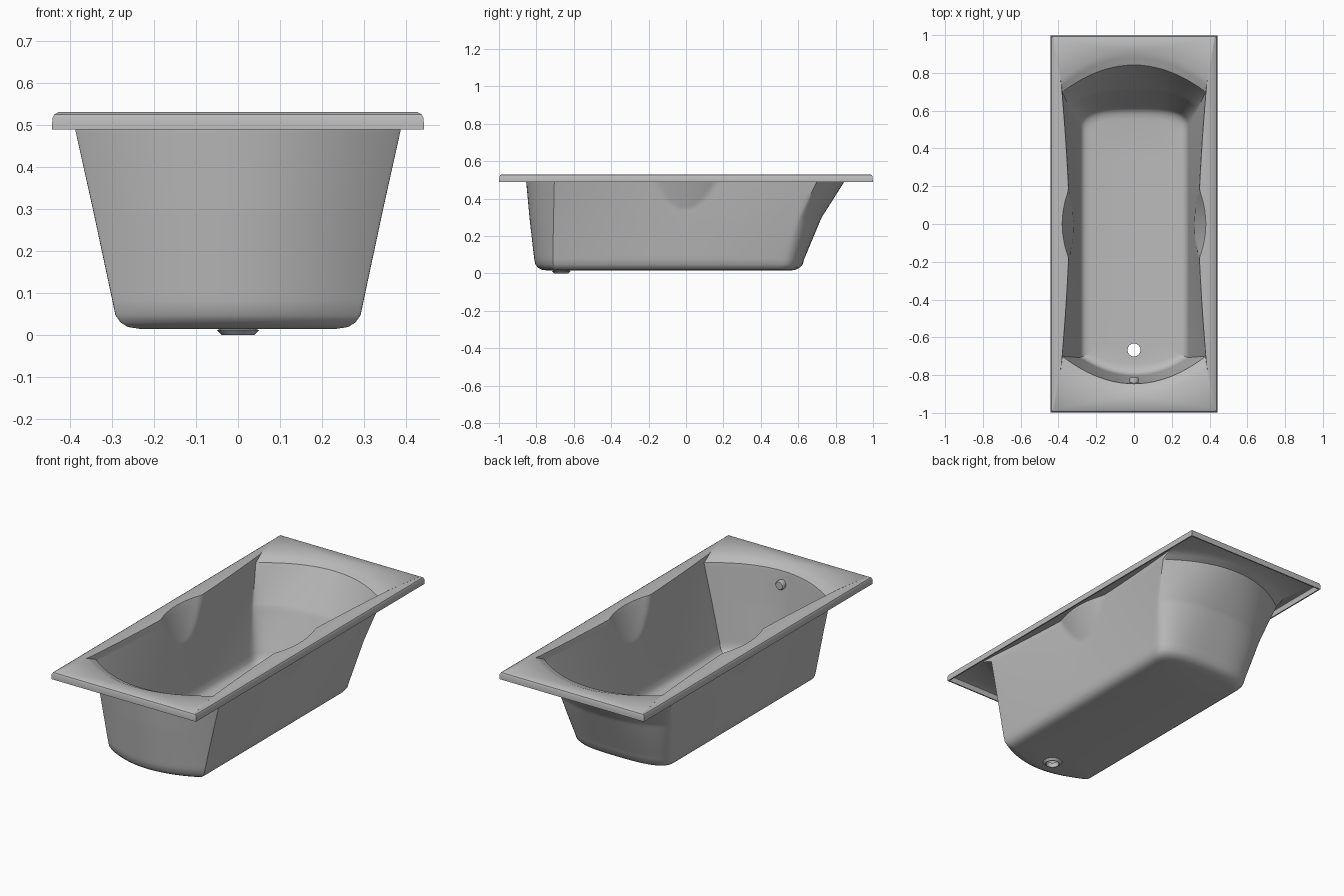
import bpy, bmesh, math

if "Cube" in bpy.data.objects:
    bpy.data.objects.remove(bpy.data.objects["Cube"])

grey = bpy.data.materials.new("grey_acrylic")
grey.diffuse_color = (0.5, 0.5, 0.5, 1)
grey.use_nodes = True
grey.node_tree.nodes["Principled BSDF"].inputs["Base Color"].default_value = grey.diffuse_color

SIDE, END = 72, 32
DRAIN_Y = -0.667

# height, half width, front corner, front bulge, back corner, back bulge,
# back curve powers, inward bow of the sides
LEVELS = [
    (0.525, 0.390, 0.770, 0.140, 0.760, 0.160, 2.0, 1.0, 0.045),
    (0.497, 0.384, 0.702, 0.148, 0.700, 0.145, 2.0, 1.0, 0.042),
    (0.300, 0.340, 0.706, 0.126, 0.605, 0.115, 2.4, 1.5, 0.020),
    (0.080, 0.293, 0.710, 0.097, 0.520, 0.108, 3.0, 2.5, 0.0),
    (0.050, 0.287, 0.708, 0.093, 0.515, 0.104, 3.0, 2.5, 0.0),
    (0.034, 0.276, 0.704, 0.084, 0.508, 0.096, 3.0, 2.5, 0.0),
    (0.024, 0.260, 0.698, 0.070, 0.500, 0.084, 3.0, 2.5, 0.0),
    (0.020, 0.235, 0.690, 0.050, 0.490, 0.066, 3.0, 2.5, 0.0),
]
STEPS = [2, 24, 12, 1, 1, 1, 1]


def finish(name, bm, angle=30, thickness=0):
    bmesh.ops.recalc_face_normals(bm, faces=bm.faces)
    me = bpy.data.meshes.new(name)
    bm.to_mesh(me)
    bm.free()
    me.materials.append(grey)
    ob = bpy.data.objects.new(name, me)
    bpy.context.collection.objects.link(ob)
    bpy.ops.object.select_all(action='DESELECT')
    ob.select_set(True)
    bpy.context.view_layer.objects.active = ob
    if thickness:
        mod = ob.modifiers.new("shell", 'SOLIDIFY')
        mod.thickness = thickness
        mod.offset = 0
        bpy.ops.object.modifier_apply(modifier=mod.name)
    bpy.ops.object.shade_smooth_by_angle(angle=math.radians(angle))
    return ob


def side_x(t, y, z, w, bow):
    # bowed wall, pushed outward where the elbow recess cuts it
    wall = w - bow * (1 - abs(t) ** 1.5)
    recess = 0.375 - 0.32 * (0.5 - z) - 1.04 * y * y
    return max(wall, recess) if z > 0.3 else wall


def contour(z, w, yf, df, yb, db, p, q, bow):
    pts = []
    for i in range(SIDE):                      # right side, front to back
        t = -1 + 2 * i / SIDE
        y = -yf + (yb + yf) * i / SIDE
        pts.append((side_x(t, y, z, w, bow), y, z))
    for i in range(END):                       # back end
        c = math.cos(math.pi * i / END)
        pts.append((w * c, yb + db * max(0, 1 - abs(c) ** p) ** (1 / q), z))
    for i in range(SIDE):                      # left side, back to front
        t = 1 - 2 * i / SIDE
        y = yb - (yb + yf) * i / SIDE
        pts.append((-side_x(t, y, z, w, bow), y, z))
    for i in range(END):                       # front end
        c = -math.cos(math.pi * i / END)
        pts.append((w * c, -yf - df * (1 - c * c), z))
    return pts


def ring(bm, pts):
    return [bm.verts.new(p) for p in pts]


def bridge(bm, a, b):
    n = len(a)
    for i in range(n):
        j = (i + 1) % n
        bm.faces.new((a[i], a[j], b[j], b[i]))


def loop_edges(bm, vs):
    out = []
    for i, v in enumerate(vs):
        w = vs[(i + 1) % len(vs)]
        out.append(bm.edges.get((v, w)) or bm.edges.new((v, w)))
    return out


def fill_between(bm, a, b):
    bmesh.ops.triangle_fill(bm, use_beauty=True,
                            edges=loop_edges(bm, a) + loop_edges(bm, b))


# Tub shell: lofted basin, flat floor with a drain hole, rim with a skirt
bm = bmesh.new()
rings = []
for (a, b), n in zip(zip(LEVELS, LEVELS[1:]), STEPS):
    for k in range(n):
        rings.append(ring(bm, contour(*[u + (v - u) * k / n for u, v in zip(a, b)])))
rings.append(ring(bm, contour(*LEVELS[-1])))
for a, b in zip(rings, rings[1:]):
    bridge(bm, a, b)

hole = ring(bm, [(0.039 * math.cos(i * math.tau / 32),
                  DRAIN_Y + 0.039 * math.sin(i * math.tau / 32), 0.020) for i in range(32)])
fill_between(bm, rings[-1], hole)

rects = []
for inset, z in ((0.012, 0.525), (0.004, 0.521), (0.0, 0.513), (0.0, 0.488)):
    x, y = 0.438 - inset, 0.995 - inset
    rects.append(ring(bm, [(x, -y, z), (x, y, z), (-x, y, z), (-x, -y, z)]))
for a, b in zip(rects, rects[1:]):
    bridge(bm, a, b)
fill_between(bm, rects[0], rings[0])
finish("tub_shell", bm, 32, 0.01)


def lathe(name, profile, closed, place):
    # revolve (radius, height) points, then place each point
    bm = bmesh.new()
    rs = [ring(bm, [place(r * math.cos(i * math.tau / 32), r * math.sin(i * math.tau / 32), h)
                    for i in range(32)]) for r, h in profile]
    for a, b in zip(rs, rs[1:]):
        bridge(bm, a, b)
    if closed:
        bridge(bm, rs[-1], rs[0])
    else:
        bm.faces.new(rs[0])
        bm.faces.new(rs[-1])
    finish(name, bm)


# Drain fitting below the floor
lathe("drain_ring",
      [(0.034, 0.027), (0.043, 0.027), (0.043, 0.014), (0.050, 0.012), (0.038, 0.0), (0.034, 0.0)],
      True, lambda x, y, h: (x, y + DRAIN_Y, h))

# Overflow knob on the front wall
lathe("overflow_knob",
      [(0.025, 0.0), (0.025, 0.026), (0.021, 0.032)],
      False, lambda x, y, h: (x, h - 0.845, y + 0.43))
